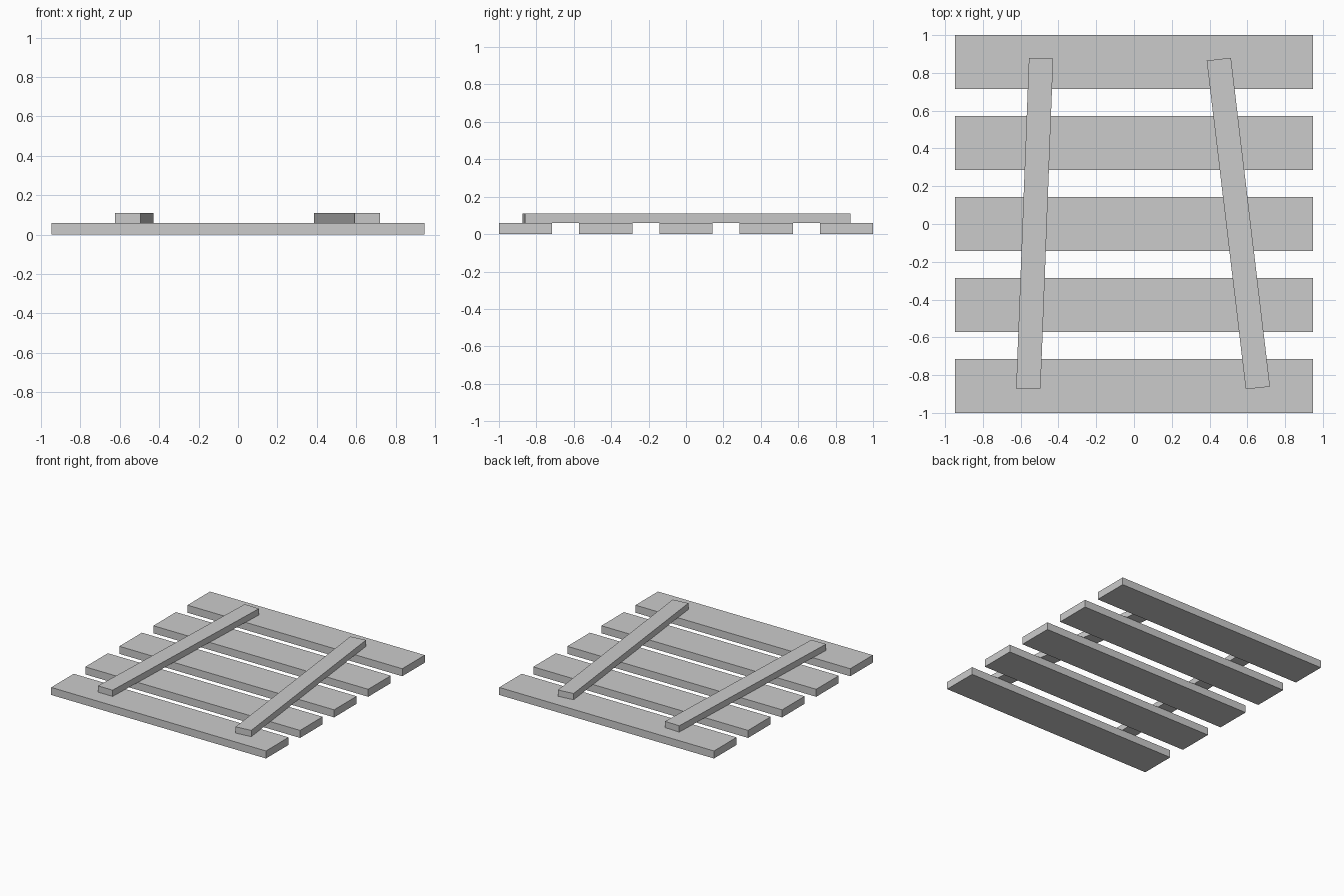
import bpy
import bmesh

cube = bpy.data.objects.get("Cube")
if cube:
    bpy.data.objects.remove(cube, do_unlink=True)

# Plain grey for all planks
grey = bpy.data.materials.new("plain_grey")
grey.use_nodes = True
GREY = (0.6, 0.6, 0.6, 1)
grey.diffuse_color = GREY
grey.node_tree.nodes["Principled BSDF"].inputs["Base Color"].default_value = GREY


def plank(name, outline, bottom, thickness):
    """Extrude a four-cornered outline upward into a flat plank."""
    bm = bmesh.new()
    base = bm.faces.new([bm.verts.new((x, y, bottom)) for x, y in outline])
    top = bmesh.ops.extrude_face_region(bm, geom=[base], use_keep_orig=True)
    verts = [v for v in top["geom"] if isinstance(v, bmesh.types.BMVert)]
    bmesh.ops.translate(bm, verts=verts, vec=(0, 0, thickness))
    bmesh.ops.recalc_face_normals(bm, faces=bm.faces)
    mesh = bpy.data.meshes.new(name)
    bm.to_mesh(mesh)
    bm.free()
    mesh.materials.append(grey)
    obj = bpy.data.objects.new(name, mesh)
    bpy.context.collection.objects.link(obj)


# Five evenly spaced boards
HALF_LENGTH, HALF_WIDTH, BOARD_HEIGHT = 0.947, 0.142, 0.06
SPACING = (1 - HALF_WIDTH) / 2
for i in range(5):
    y = (i - 2) * SPACING
    y0, y1 = y - HALF_WIDTH, y + HALF_WIDTH
    plank(f"board_{i + 1}",
          [(-HALF_LENGTH, y0), (HALF_LENGTH, y0), (HALF_LENGTH, y1), (-HALF_LENGTH, y1)],
          0, BOARD_HEIGHT)

# Two crooked braces lying across the boards
BRACE_HEIGHT = 0.05
plank("right_brace",
      [(-0.624, -0.872), (-0.495, -0.872), (-0.428, 0.875), (-0.556, 0.88)],
      BOARD_HEIGHT, BRACE_HEIGHT)
plank("left_brace",
      [(0.592, -0.875), (0.72, -0.861), (0.513, 0.88), (0.385, 0.865)],
      BOARD_HEIGHT, BRACE_HEIGHT)
